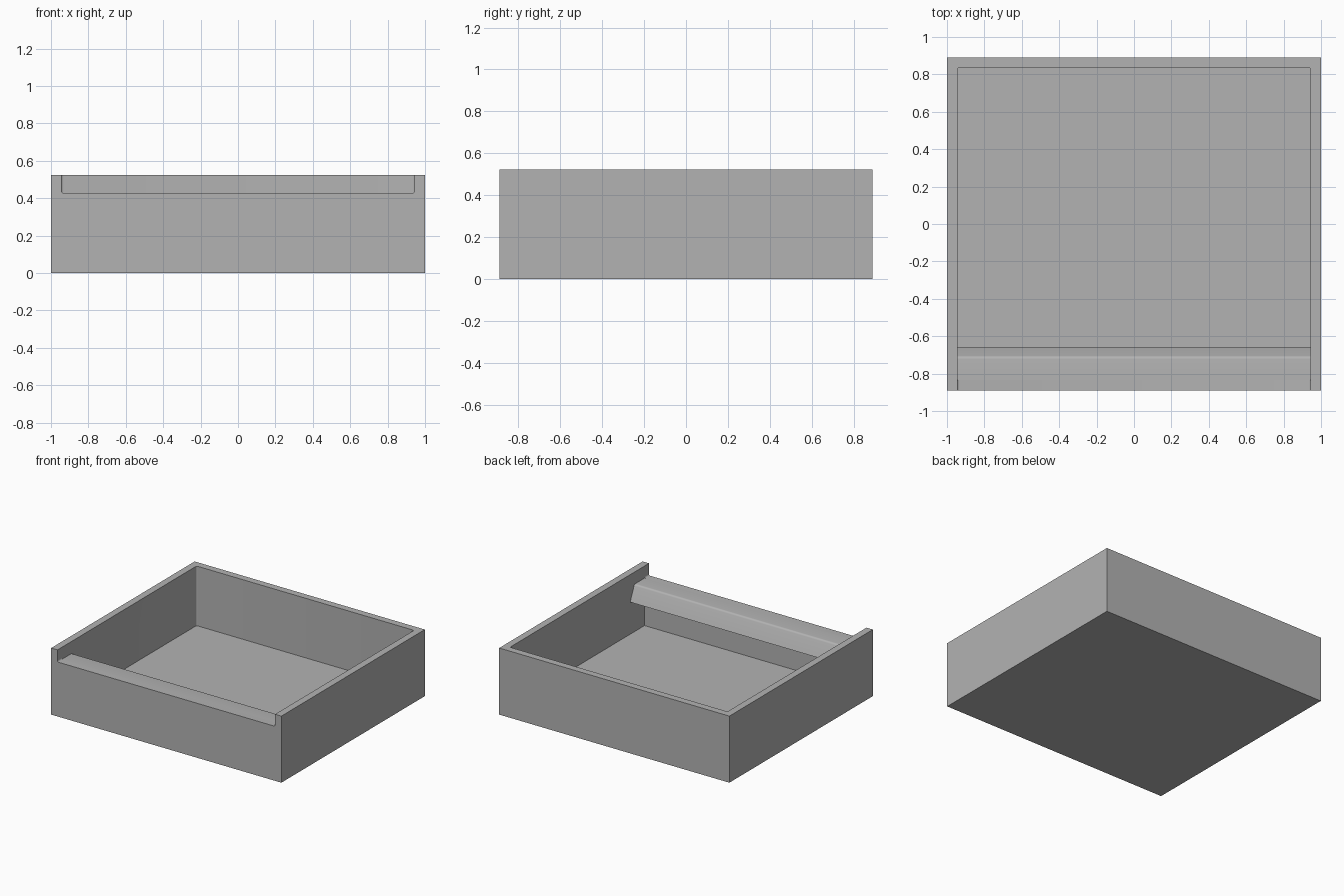
import bpy
import bmesh
import math

cube = bpy.data.objects.get("Cube")
if cube:
    bpy.data.objects.remove(cube, do_unlink=True)

HALF_X, HALF_Y, HEIGHT = 1.0, 0.89, 0.523
WALL = 0.055
NOTCH_Z = 0.428          # height of the lowered front wall
INNER_X, INNER_Y = HALF_X - WALL, HALF_Y - WALL

grey = bpy.data.materials.new("plain grey")
grey.use_nodes = True
grey.diffuse_color = (0.45, 0.45, 0.45, 1)
grey.node_tree.nodes["Principled BSDF"].inputs["Base Color"].default_value = grey.diffuse_color


def prism(name, profile, x0, x1, round_if=None, radius=0.012):
    """Extrude a (y, z) profile along x, then round the chosen edges."""
    bm = bmesh.new()
    face = bm.faces.new([bm.verts.new((x0, y, z)) for y, z in profile])
    out = bmesh.ops.extrude_face_region(bm, geom=[face])
    moved = [v for v in out["geom"] if isinstance(v, bmesh.types.BMVert)]
    bmesh.ops.translate(bm, verts=moved, vec=(x1 - x0, 0, 0))
    bmesh.ops.recalc_face_normals(bm, faces=bm.faces)
    if round_if:
        edges = [e for e in bm.edges if round_if(e.verts[0].co, e.verts[1].co)]
        bmesh.ops.bevel(bm, geom=edges, offset=radius, segments=5,
                        profile=0.5, affect='EDGES')
    mesh = bpy.data.meshes.new(name)
    bm.to_mesh(mesh)
    bm.free()
    mesh.materials.append(grey)
    obj = bpy.data.objects.new(name, mesh)
    bpy.context.collection.objects.link(obj)
    return obj


def box(name, hx, y0, y1, z0, z1, round_if=None):
    return prism(name, [(y0, z0), (y1, z0), (y1, z1), (y0, z1)], -hx, hx, round_if)


def activate(obj):
    bpy.ops.object.select_all(action='DESELECT')
    obj.select_set(True)
    bpy.context.view_layer.objects.active = obj


def cut(target, cutter):
    cutter.hide_render = True
    mod = target.modifiers.new("cut", 'BOOLEAN')
    mod.operation = 'DIFFERENCE'
    mod.solver = 'EXACT'
    mod.object = cutter
    activate(target)
    bpy.ops.object.modifier_apply(modifier=mod.name)
    bpy.data.objects.remove(cutter, do_unlink=True)


# Open tray: outer block, hollowed, with the front wall lowered
tray = box("tray", HALF_X, -HALF_Y, HALF_Y, 0, HEIGHT)
cut(tray, box("cavity_cutter", INNER_X, -INNER_Y, INNER_Y, WALL, HEIGHT + 0.2,
              lambda a, b: abs(a.z - b.z) > 0.1 and a.y > 0))
cut(tray, box("notch_cutter", INNER_X, -HALF_Y - 0.2, -INNER_Y + 0.1,
              NOTCH_Z, HEIGHT + 0.2,
              lambda a, b: abs(a.y - b.y) > 0.1 and max(a.z, b.z) < HEIGHT))

# Folded lip: a shelf running inward from the front wall, then bent down
FOLD_Y = -0.71
lip_profile = [
    (-INNER_Y, NOTCH_Z), (FOLD_Y, NOTCH_Z), (-0.657, 0.307),
    (-0.707, 0.285), (-0.745, NOTCH_Z - WALL), (-INNER_Y, NOTCH_Z - WALL),
]
lip = prism("front_lip", lip_profile, -INNER_X, INNER_X,
            lambda a, b: abs(a.x - b.x) > 0.1
            and abs(a.y - FOLD_Y) < 0.001 and a.z > 0.4)

# Smooth only the small rounded corners
for part in (tray, lip):
    activate(part)
    bpy.ops.object.shade_smooth_by_angle(angle=math.radians(30))
